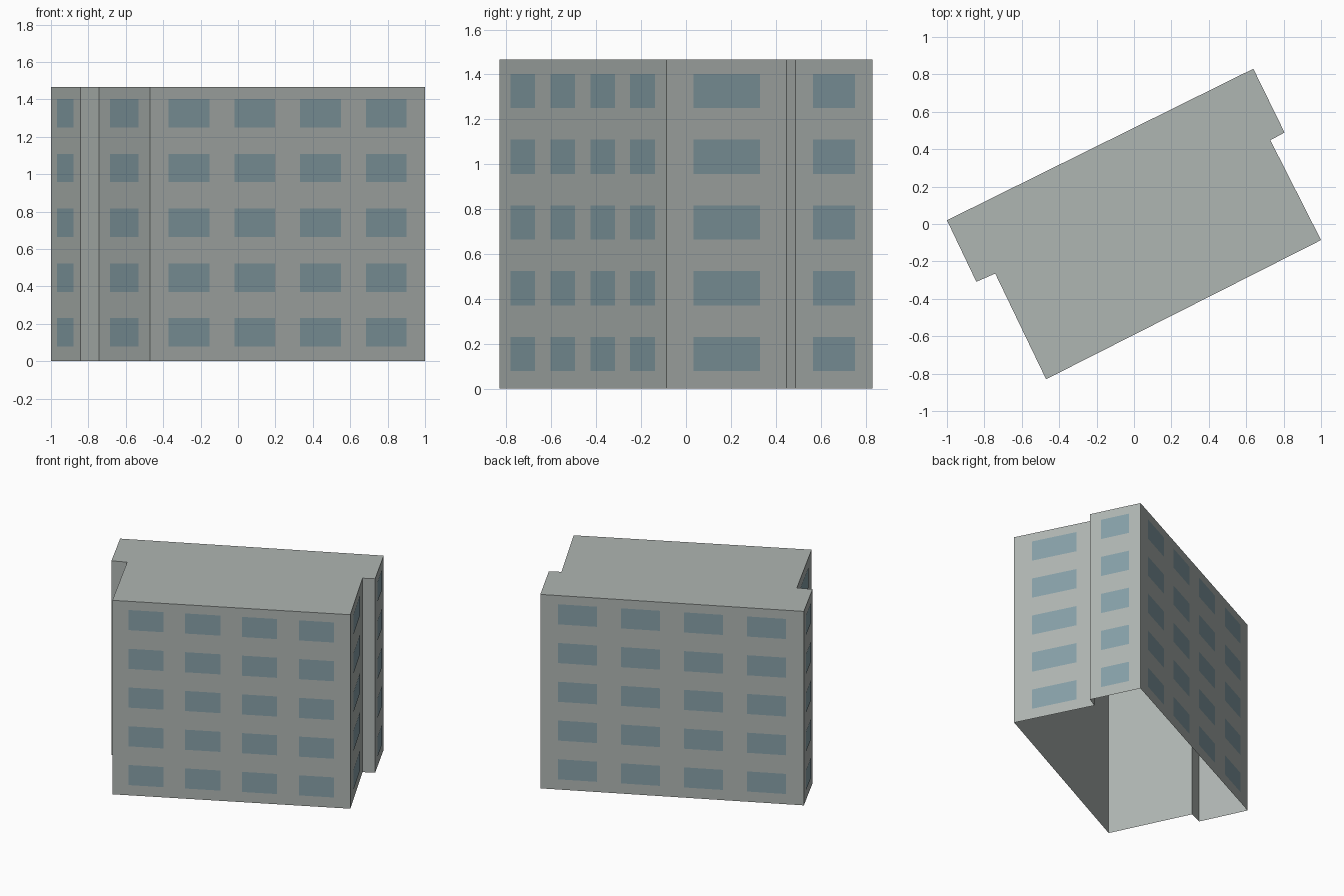
import bpy
import bmesh
from mathutils import Vector

cube = bpy.data.objects.get("Cube")
if cube:
    bpy.data.objects.remove(cube, do_unlink=True)

HEIGHT = 1.467
FLOORS = 5
FLOOR_STEP = 0.293
SILL, WINDOW_HEIGHT = 0.078, 0.152
OFFSET = 0.002

# Footprint corners, counter-clockwise, with the window columns on the wall that follows
FOOTPRINT = [
    (-1.0, 0.02, 1), (-0.843, -0.309, 0), (-0.742, -0.265, 1), (-0.47, -0.83, 4),
    (1.0, -0.086, 1), (0.729, 0.448, 0), (0.805, 0.489, 1), (0.638, 0.83, 4),
]
# Spans along a wall for each column count
SPANS = {
    0: [],
    1: [(0.222, 0.775)],
    4: [(0.067 + 0.239 * i, 0.215 + 0.239 * i) for i in range(4)],
}


def material(name, colour):
    mat = bpy.data.materials.new(name)
    mat.use_nodes = True
    mat.diffuse_color = colour
    mat.node_tree.nodes["Principled BSDF"].inputs["Base Color"].default_value = colour
    return mat


def quad(bm, start, end, low, high):
    corners = [(start, low), (end, low), (end, high), (start, high)]
    bm.faces.new([bm.verts.new((p.x, p.y, z)) for p, z in corners])


def finish(bm, name, mat):
    mesh = bpy.data.meshes.new(name)
    bm.to_mesh(mesh)
    bm.free()
    mesh.materials.append(mat)
    obj = bpy.data.objects.new(name, mesh)
    bpy.context.collection.objects.link(obj)
    return obj


concrete = material("pale grey concrete", (0.43, 0.465, 0.447, 1))
glass = material("blue grey glass", (0.24, 0.35, 0.39, 1))

corners = [Vector((x, y)) for x, y, _ in FOOTPRINT]
walls = list(zip(corners, corners[1:] + corners[:1], [c for _, _, c in FOOTPRINT]))

# Open-bottomed shell: walls and flat roof
bm = bmesh.new()
for start, end, _ in walls:
    quad(bm, start, end, 0, HEIGHT)
bm.faces.new([bm.verts.new((p.x, p.y, HEIGHT)) for p in corners])
bmesh.ops.remove_doubles(bm, verts=bm.verts, dist=0.0001)
finish(bm, "building_shell", concrete)

# Window panes just proud of each wall
bm = bmesh.new()
for start, end, columns in walls:
    along = end - start
    outward = Vector((along.y, -along.x)).normalized() * OFFSET
    for left, right in SPANS[columns]:
        for floor in range(FLOORS):
            low = SILL + floor * FLOOR_STEP
            quad(bm, start + along * left + outward, start + along * right + outward,
                 low, low + WINDOW_HEIGHT)
finish(bm, "window_panes", glass)
